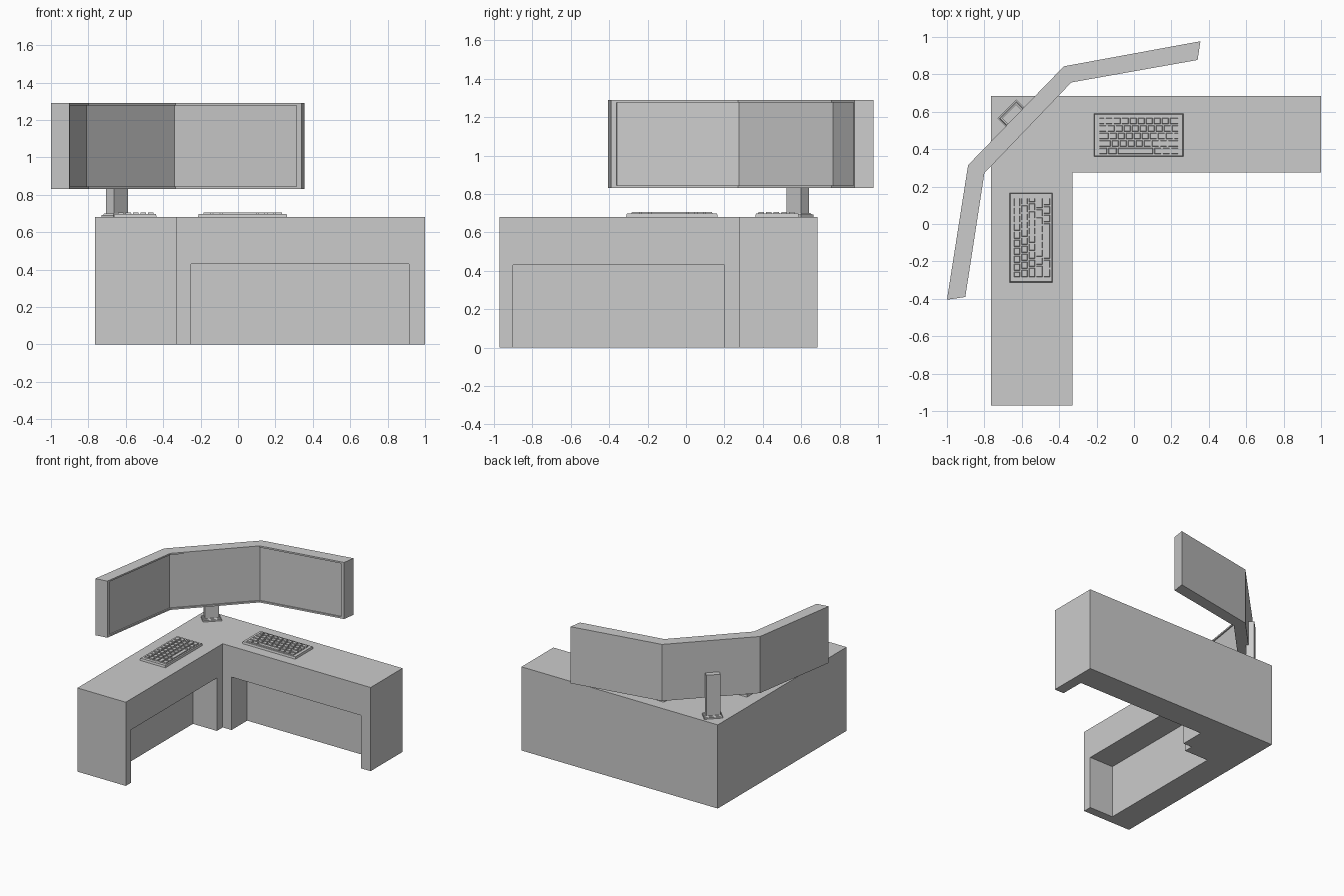
import bpy, bmesh
from math import radians
from mathutils import Matrix, Vector

if "Cube" in bpy.data.objects:
    bpy.data.objects.remove(bpy.data.objects["Cube"])


def finish(name, bm):
    bmesh.ops.recalc_face_normals(bm, faces=bm.faces[:])
    me = bpy.data.meshes.new(name)
    bm.to_mesh(me)
    bm.free()
    ob = bpy.data.objects.new(name, me)
    bpy.context.collection.objects.link(ob)
    return ob


def prism(name, outline, z0, z1):
    bm = bmesh.new()
    face = bm.faces.new([bm.verts.new((x, y, z0)) for x, y in outline])
    ext = bmesh.ops.extrude_face_region(bm, geom=[face])
    top = [v for v in ext["geom"] if isinstance(v, bmesh.types.BMVert)]
    bmesh.ops.translate(bm, verts=top, vec=(0, 0, z1 - z0))
    return finish(name, bm)


def add_box(bm, x0, x1, y0, y1, z0, z1, taper=0.0):
    size = Vector((x1 - x0, y1 - y0, z1 - z0))
    mid = Vector(((x0 + x1) / 2, (y0 + y1) / 2, (z0 + z1) / 2))
    verts = bmesh.ops.create_cube(bm, size=1)["verts"]
    for v in verts:
        s = v.co.copy()
        v.co = mid + s * size
        if s.z > 0 and taper:
            v.co.x -= taper * (1 if s.x > 0 else -1)
            v.co.y -= taper * (1 if s.y > 0 else -1)


def box(name, *dims):
    bm = bmesh.new()
    add_box(bm, *dims)
    return finish(name, bm)


def carve(target, cutter):
    cutter.hide_render = True
    mod = target.modifiers.new("carve", "BOOLEAN")
    mod.operation = "DIFFERENCE"
    mod.solver = "EXACT"
    mod.object = cutter
    bpy.context.view_layer.objects.active = target
    bpy.ops.object.modifier_apply(modifier=mod.name)
    bpy.data.objects.remove(cutter)


# Corner desk with a kneehole in each arm
TOP = 0.68
desk = prism("corner_desk", [(-0.765, -0.97), (-0.33, -0.97), (-0.33, 0.275),
                             (1.0, 0.275), (1.0, 0.685), (-0.765, 0.685)], 0, TOP)
carve(desk, box("kneehole_cutter", -0.25, 0.915, 0.2, 0.475, -0.1, 0.43))
carve(desk, box("kneehole_cutter", -0.545, -0.25, -0.9, 0.2, -0.1, 0.43))

# Three-panel wraparound monitor with a shallow recessed screen
back = [(-1.0, -0.405), (-0.887, 0.315), (-0.375, 0.843), (0.355, 0.977)]
front = [(0.34, 0.877), (-0.335, 0.757), (-0.80, 0.272), (-0.902, -0.39)]
monitor = prism("monitor", back + front, 0.83, 1.29)
screen_back = [(-0.909, -0.36), (-0.809, 0.277), (-0.339, 0.766), (0.312, 0.882)]
screen_front = [(0.33, 0.78), (-0.30, 0.67), (-0.72, 0.23), (-0.80, -0.377)]
carve(monitor, prism("screen_cutter", screen_back + screen_front, 0.843, 1.277))

# Monitor stand, turned to face the inner corner
turn = Matrix.Rotation(radians(45), 4, "Z")
stand = bmesh.new()
add_box(stand, -0.071, 0.071, -0.046, 0.046, TOP - 0.002, TOP + 0.012)
add_box(stand, -0.066, 0.066, -0.041, 0.041, TOP + 0.010, TOP + 0.020, 0.006)
add_box(stand, -0.053, 0.053, -0.03, 0.03, TOP + 0.015, 1.03)
ob = finish("monitor_stand", stand)
ob.matrix_world = Matrix.Translation((-0.647, 0.582, 0)) @ turn


# Keyboards with staggered rows of keys
def keyboard(name, x, y, angle):
    w, d = 0.478, 0.23
    plate = bmesh.new()
    add_box(plate, -w / 2, w / 2, -d / 2, d / 2, -0.002, 0.017, 0.004)
    keys = bmesh.new()
    left, right, pitch = -0.215, 0.215, 0.040
    for row in range(5):
        y0 = 0.056 - row * pitch
        if row == 4:
            cuts = [left, left + 0.05, left + 0.1, 0.08, 0.125, 0.17, right]
        else:
            first = left + 0.035 + 0.011 * row
            cuts = [left] + [first + 0.043 * i for i in range(9)] + [right]
            cuts = [c for c in cuts if c <= right - 0.02] + [right]
        for a, b in zip(cuts, cuts[1:]):
            add_box(keys, a + 0.004, b - 0.004, y0 + 0.004, y0 + pitch - 0.004,
                    0.015, 0.025, 0.002)
    place = Matrix.Translation((x, y, TOP)) @ Matrix.Rotation(radians(angle), 4, "Z")
    finish(name + "_plate", plate).matrix_world = place
    finish(name + "_keys", keys).matrix_world = place


keyboard("back_keyboard", 0.025, 0.475, 0)
keyboard("side_keyboard", -0.55, -0.073, 90)
